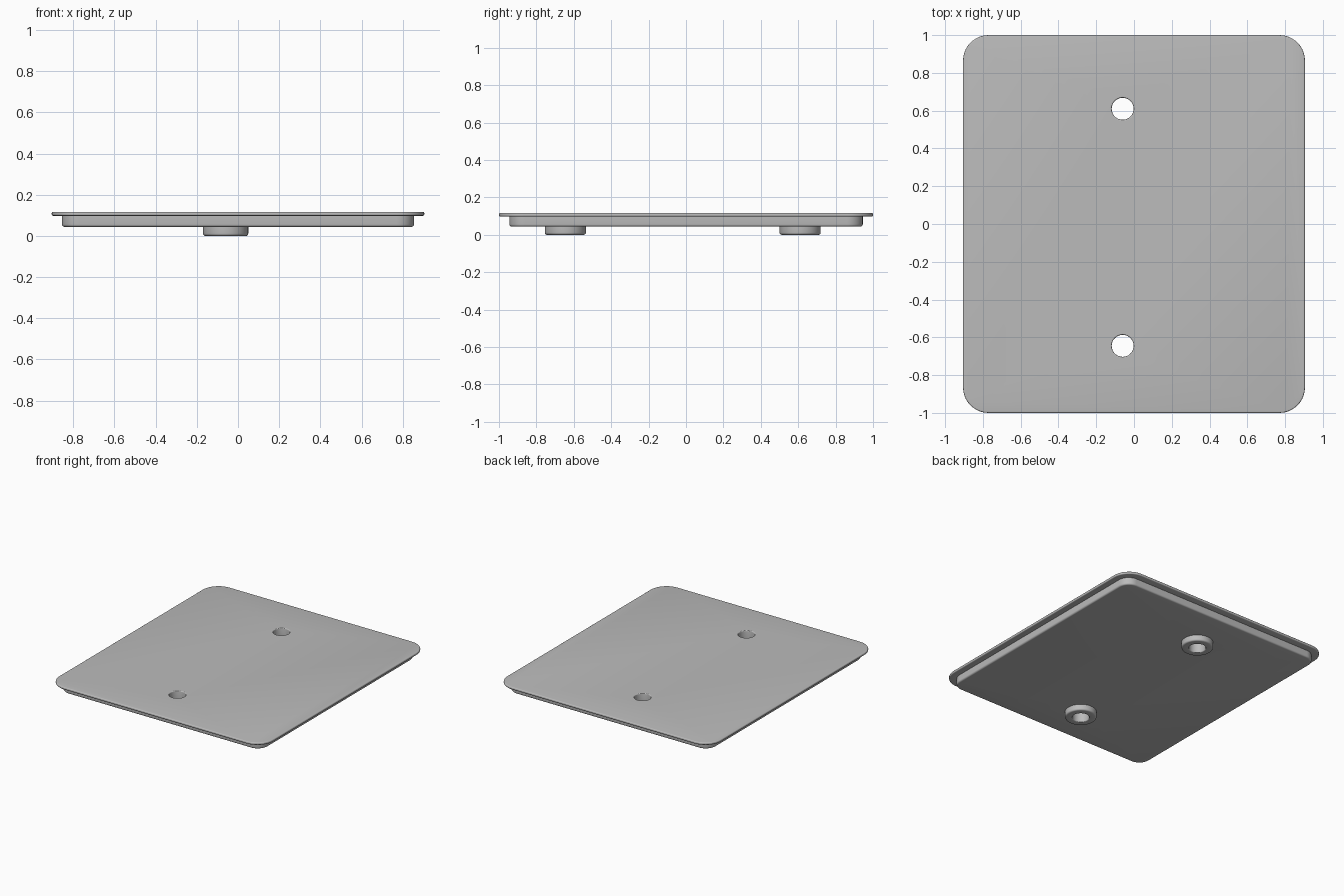
import bpy, bmesh, math

cube = bpy.data.objects.get("Cube")
if cube:
    bpy.data.objects.remove(cube)

grey = bpy.data.materials.new("plain grey")
grey.use_nodes = True
GREY = (0.5, 0.5, 0.5, 1)
grey.diffuse_color = GREY
grey.node_tree.nodes["Principled BSDF"].inputs["Base Color"].default_value = GREY

SEG = 48
HOLE_X, HOLE_YS = -0.06, (0.61, -0.645)
RIM = 0.064
TOP, FLANGE, BASE = 0.117, 0.098, 0.044


def loft(name, rings, caps=True):
    """Skin a stack of equal-length point rings, optionally capping both ends."""
    bm = bmesh.new()
    rows = [[bm.verts.new(p) for p in ring] for ring in rings]
    n = len(rows[0])
    for a, b in zip(rows, rows[1:]):
        for i in range(n):
            j = (i + 1) % n
            bm.faces.new((a[i], a[j], b[j], b[i]))
    if caps:
        bm.faces.new(rows[0][::-1])
        bm.faces.new(rows[-1])
        bmesh.ops.recalc_face_normals(bm, faces=bm.faces)
    mesh = bpy.data.meshes.new(name)
    bm.to_mesh(mesh)
    bm.free()
    mesh.materials.append(grey)
    obj = bpy.data.objects.new(name, mesh)
    bpy.context.collection.objects.link(obj)
    return obj


def rounded_rect(hx, hy, r, z, steps=10):
    pts = []
    for q, (sx, sy) in enumerate(((1, 1), (-1, 1), (-1, -1), (1, -1))):
        for k in range(steps + 1):
            a = (q + k / steps) * math.pi / 2
            pts.append((sx * (hx - r) + r * math.cos(a),
                        sy * (hy - r) + r * math.sin(a), z))
    return pts


def circle(y, r, z):
    return [(HOLE_X + r * math.cos(2 * math.pi * i / SEG),
             y + r * math.sin(2 * math.pi * i / SEG), z) for i in range(SEG)]


def fillet(z, radius, up):
    """(inset, height) pairs of a quarter-round from the flat out to the wall."""
    out = []
    for k in range(5):
        a = k / 4 * math.pi / 2
        out.append((radius * (1 - math.sin(a)), z + up * radius * (1 - math.cos(a))))
    return out


def smooth(obj):
    bpy.ops.object.select_all(action="DESELECT")
    obj.select_set(True)
    bpy.context.view_layer.objects.active = obj
    bpy.ops.object.shade_smooth_by_angle(angle=math.radians(35))


# Cover: shallow body with an overhanging flange, all outer edges rounded
rings = [rounded_rect(0.855 - d, 0.945 - d, 0.085 - d, z) for d, z in fillet(BASE, 0.012, 1)]
rings.append(rounded_rect(0.855, 0.945, 0.085, FLANGE))
edge = fillet(FLANGE, 0.007, 1) + fillet(TOP, 0.007, -1)[::-1]
rings += [rounded_rect(0.905 - d, 1 - d, 0.135 - d, z) for d, z in edge]
cover = loft("cover_plate", rings)

# Screw holes cut through the cover
cutters = []
for y in HOLE_YS:
    cutter = loft("hole_cutter", [circle(y, RIM, -0.1), circle(y, RIM, 0.3)])
    cutter.hide_render = True
    cutters.append(cutter)
    mod = cover.modifiers.new("hole", "BOOLEAN")
    mod.operation, mod.solver, mod.object = "DIFFERENCE", "EXACT", cutter
bpy.context.view_layer.objects.active = cover
for mod in list(cover.modifiers):
    bpy.ops.object.modifier_apply(modifier=mod.name)
for cutter in cutters:
    bpy.data.objects.remove(cutter)
smooth(cover)

# Bosses: sleeves lining each hole and standing out below the cover
for name, y in zip(("back_boss", "front_boss"), HOLE_YS):
    inner = RIM - 0.006
    profile = [(inner + d, z) for d, z in fillet(TOP, 0.006, -1)]
    profile += [(inner + d, z) for d, z in fillet(0, 0.006, 1)[::-1]]
    profile += [(0.11 - d, z) for d, z in fillet(0, 0.012, 1)]
    profile.append((0.11, BASE))
    smooth(loft(name, [circle(y, r, z) for r, z in profile], caps=False))
